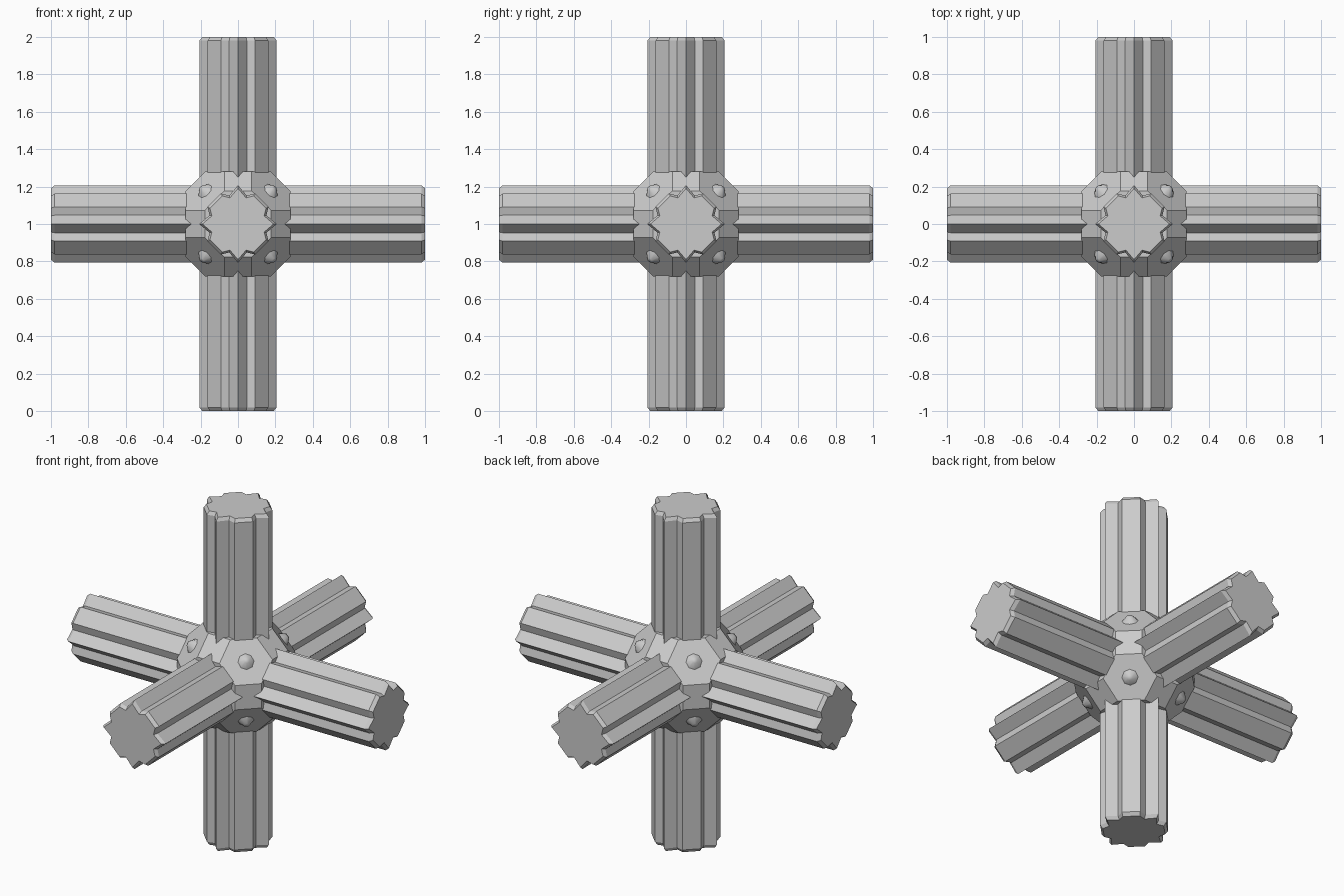
import bpy, bmesh
from math import radians
from itertools import permutations, product
from mathutils import Vector, Matrix

cube = bpy.data.objects.get("Cube")
if cube:
    bpy.data.objects.remove(cube, do_unlink=True)

CENTRE = Vector((0, 0, 1))
Z = Vector((0, 0, 1))

grey = bpy.data.materials.new("plain grey")
grey.use_nodes = True
grey.diffuse_color = (0.6, 0.6, 0.6, 1)
grey.node_tree.nodes["Principled BSDF"].inputs["Base Color"].default_value = (0.6, 0.6, 0.6, 1)


def finish(name, bm, rotation=Matrix(), location=CENTRE, angle=20):
    bmesh.ops.recalc_face_normals(bm, faces=bm.faces)
    mesh = bpy.data.meshes.new(name)
    bm.to_mesh(mesh)
    bm.free()
    mesh.materials.append(grey)
    obj = bpy.data.objects.new(name, mesh)
    bpy.context.collection.objects.link(obj)
    obj.matrix_world = Matrix.Translation(location) @ rotation
    bpy.ops.object.select_all(action='DESELECT')
    obj.select_set(True)
    bpy.context.view_layer.objects.active = obj
    bpy.ops.object.shade_smooth_by_angle(angle=radians(angle))


# Fluted section: ridge, groove, rib, rib, groove in each quadrant
quarter = [(0.207, 0), (0.152, 0.047), (0.163, 0.092), (0.092, 0.163), (0.047, 0.152)]
section = []
for turn in range(4):
    spin = Matrix.Rotation(radians(90 * turn), 2)
    section += [spin @ Vector(p) for p in quarter]


def arm(name, direction):
    bm = bmesh.new()
    # Shaft with a chamfered outer end
    rings = [[bm.verts.new((p.x * s, p.y * s, h)) for p in section]
             for h, s in ((0.1, 1), (0.98, 1), (1, 0.92))]
    n = len(section)
    for low, high in zip(rings, rings[1:]):
        for i in range(n):
            j = (i + 1) % n
            bm.faces.new((low[i], low[j], high[j], high[i]))
    bm.faces.new(rings[0])
    bm.faces.new(rings[-1])
    finish(name, bm, Z.rotation_difference(Vector(direction)).to_matrix().to_4x4(), angle=10)


for name, direction in {
    "left_arm": (1, 0, 0), "right_arm": (-1, 0, 0),
    "back_arm": (0, 1, 0), "front_arm": (0, -1, 0),
    "top_arm": (0, 0, 1), "bottom_arm": (0, 0, -1),
}.items():
    arm(name, direction)

# Hub: a cube with truncated edges and corners
hub = bmesh.new()
for p in permutations((0.28, 0.177, 0.073)):
    for signs in product((-1, 1), repeat=3):
        hub.verts.new([a * s for a, s in zip(p, signs)])
bmesh.ops.convex_hull(hub, input=hub.verts[:])
bmesh.ops.dissolve_limit(hub, angle_limit=radians(2), verts=hub.verts[:], edges=hub.edges[:])
finish("hub", hub)

# Blunt stud on every hub corner
for k, corner in enumerate(product((-1, 1), repeat=3)):
    direction = Vector(corner).normalized()
    stud = bmesh.new()
    bmesh.ops.create_cone(stud, cap_ends=True, segments=8, radius1=0.05, radius2=0.015, depth=0.036)
    finish(f"corner_stud_{k + 1}", stud, Z.rotation_difference(direction).to_matrix().to_4x4(),
           CENTRE + direction * 0.318, angle=60)
